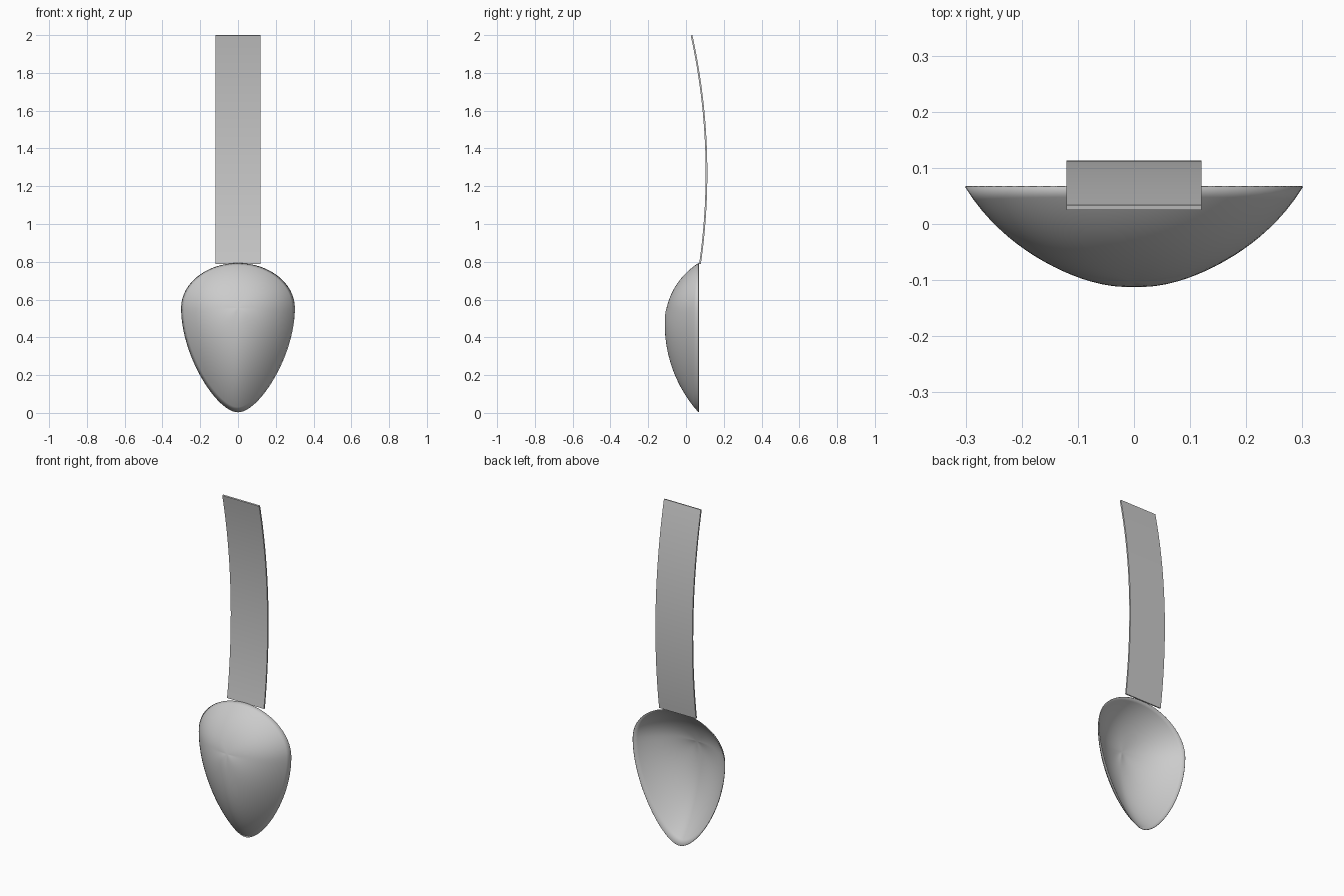
import bpy
import bmesh
import math
from mathutils import Vector
from mathutils.geometry import interpolate_bezier

if "Cube" in bpy.data.objects:
    bpy.data.objects.remove(bpy.data.objects["Cube"], do_unlink=True)

metal = bpy.data.materials.new("grey metal")
metal.use_nodes = True
colour = (0.6, 0.6, 0.6, 1)
metal.diffuse_color = colour
metal.node_tree.nodes["Principled BSDF"].inputs["Base Color"].default_value = colour


def make_object(name, bm, angle):
    bmesh.ops.recalc_face_normals(bm, faces=bm.faces)
    mesh = bpy.data.meshes.new(name)
    bm.to_mesh(mesh)
    bm.free()
    mesh.materials.append(metal)
    obj = bpy.data.objects.new(name, mesh)
    bpy.context.collection.objects.link(obj)
    bpy.ops.object.select_all(action='DESELECT')
    obj.select_set(True)
    bpy.context.view_layer.objects.active = obj
    bpy.ops.object.shade_smooth_by_angle(angle=math.radians(angle))
    return obj


# Bowl dimensions
RIM_Y, POLE_Z, DEEP_Z, DEPTH = 0.067, 0.555, 0.47, 0.178
TOP_Z, TIP_Z, HALF_WIDTH = 0.792, 0.004, 0.3


def cap(t, half, height):
    """Height of a circular arc at distance t from its middle."""
    radius = (half ** 2 + height ** 2) / (2 * height)
    return height - radius + math.sqrt(max(radius ** 2 - t ** 2, 0))


def spine_depth(z):
    half = TOP_Z - DEEP_Z if z > DEEP_Z else DEEP_Z - TIP_Z
    return cap(z - DEEP_Z, half, DEPTH)


def rim_outline():
    """Closed egg-shaped rim as (x, z) pairs."""
    side = (HALF_WIDTH, POLE_Z)
    upper = interpolate_bezier((0, TOP_Z), (0.16, TOP_Z), (HALF_WIDTH, 0.69), side, 17)
    lower = interpolate_bezier(side, (HALF_WIDTH, 0.3), (0.11, TIP_Z), (0, TIP_Z), 25)
    right = list(upper) + list(lower)[1:]
    left = [Vector((-p.x, p.y)) for p in reversed(right[1:-1])]
    return right + left


# Bowl: concentric rings from the pole to the rim
bm = bmesh.new()
outline = rim_outline()
RINGS = 20
pole_depth = spine_depth(POLE_Z)
pole = bm.verts.new((0, RIM_Y - pole_depth, POLE_Z))
previous = None
for k in range(1, RINGS + 1):
    s = k / RINGS
    ring = []
    for p in outline:
        dx, dz = p.x, p.y - POLE_Z
        along = abs(dz) / math.hypot(dx, dz)
        end = TOP_Z if dz > 0 else TIP_Z
        spine = spine_depth(POLE_Z + s * (end - POLE_Z))
        side = cap(HALF_WIDTH * s, HALF_WIDTH, pole_depth)
        depth = side + (spine - side) * along
        ring.append(bm.verts.new((dx * s, RIM_Y - depth, POLE_Z + dz * s)))
    for i in range(len(ring)):
        j = (i + 1) % len(ring)
        if previous:
            bm.faces.new((previous[i], previous[j], ring[j], ring[i]))
        else:
            bm.faces.new((pole, ring[j], ring[i]))
    previous = ring
bowl = make_object("bowl", bm, 50)
shell = bowl.modifiers.new("thin shell", 'SOLIDIFY')
shell.thickness = 0.003
shell.offset = 0

# Handle: thin strip bent along a circular arc
bm = bmesh.new()
RADIUS, PEAK_Y, PEAK_Z = 3.4, 0.113, 1.27
HALF, THICK, STEPS = 0.12, 0.009, 32
first = math.asin((0.787 - PEAK_Z) / RADIUS)
last = math.asin((2.0 - PEAK_Z) / RADIUS)
previous = None
for k in range(STEPS + 1):
    a = first + (last - first) * k / STEPS
    section = []
    for x, inset in ((-HALF, 0), (HALF, 0), (HALF, THICK), (-HALF, THICK)):
        r = RADIUS - inset
        y = PEAK_Y - RADIUS + r * math.cos(a)
        section.append(bm.verts.new((x, y, PEAK_Z + r * math.sin(a))))
    if previous:
        for i in range(4):
            j = (i + 1) % 4
            bm.faces.new((previous[i], previous[j], section[j], section[i]))
    if k in (0, STEPS):
        bm.faces.new(section)
    previous = section
make_object("handle", bm, 30)
